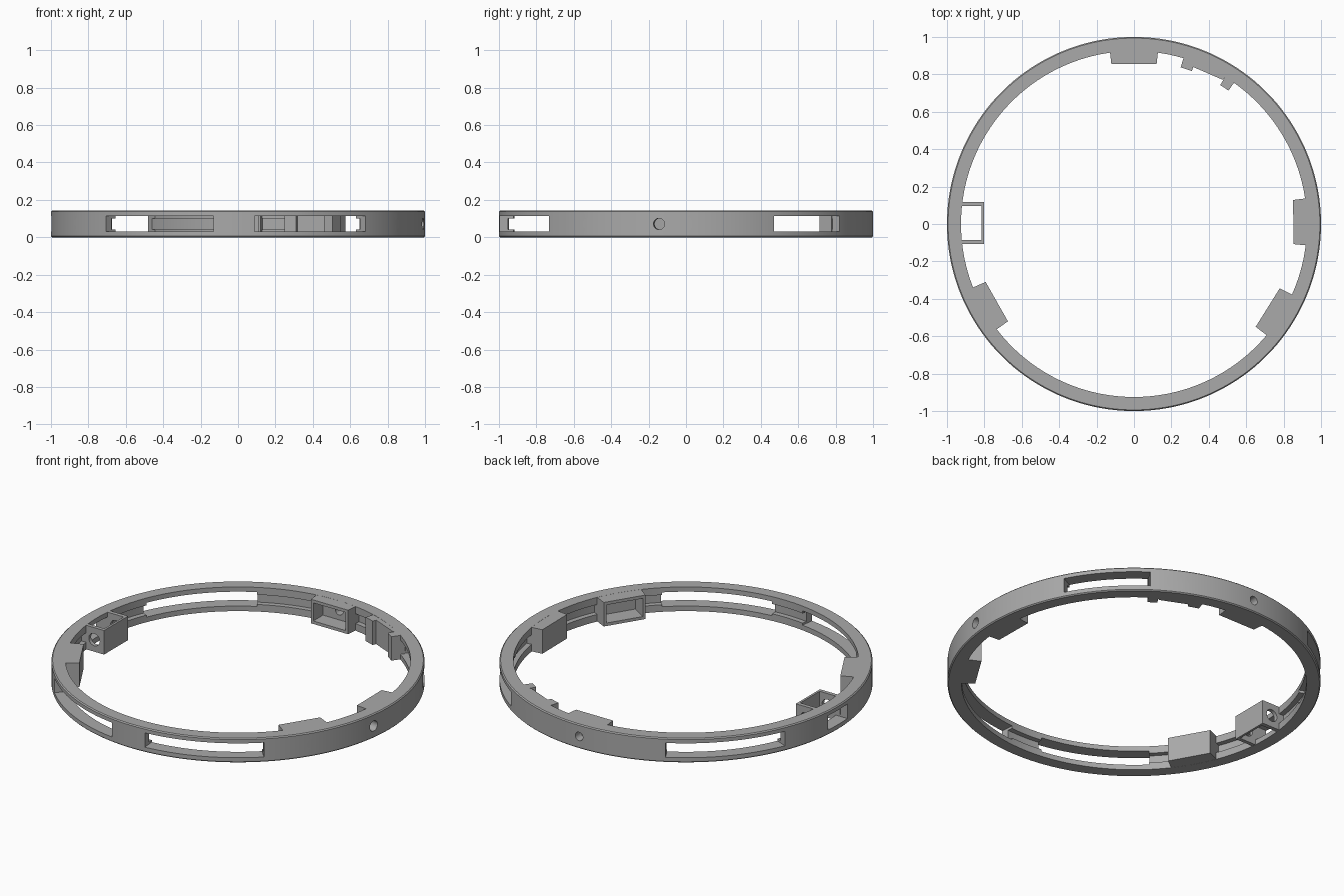
import bpy, bmesh
from math import radians, cos, sin, pi
from mathutils import Matrix

cube = bpy.data.objects.get("Cube")
if cube:
    bpy.data.objects.remove(cube, do_unlink=True)

H = 0.143          # ring height
MID = H / 2
GAP = 0.0004       # keeps joined parts off the ring's flat faces

grey = bpy.data.materials.new("plain_grey")
grey.use_nodes = True
grey.diffuse_color = (0.4, 0.4, 0.4, 1)
grey.node_tree.nodes["Principled BSDF"].inputs["Base Color"].default_value = (0.4, 0.4, 0.4, 1)


def make(name, bm):
    bmesh.ops.recalc_face_normals(bm, faces=bm.faces)
    mesh = bpy.data.meshes.new(name)
    bm.to_mesh(mesh)
    bm.free()
    mesh.materials.append(grey)
    ob = bpy.data.objects.new(name, mesh)
    bpy.context.collection.objects.link(ob)
    return ob


def prism(name, points, z0, z1, angle=0):
    """Upright prism over a plan outline, turned about the ring's axis."""
    bm = bmesh.new()
    face = bm.faces.new([bm.verts.new((x, y, z0)) for x, y in points])
    top = bmesh.ops.extrude_face_region(bm, geom=[face])["geom"]
    bmesh.ops.translate(bm, vec=(0, 0, z1 - z0),
                        verts=[g for g in top if isinstance(g, bmesh.types.BMVert)])
    bm.transform(Matrix.Rotation(radians(angle), 4, 'Z'))
    return make(name, bm)


def polar(r, a):
    return r * cos(radians(a)), r * sin(radians(a))


def sector(name, r0, r1, a0, a1, z0, z1, n=24):
    angles = [a0 + (a1 - a0) * i / n for i in range(n + 1)]
    return prism(name, [polar(r1, a) for a in angles] +
                 [polar(r0, a) for a in reversed(angles)], z0, z1)


def box(name, x0, x1, y0, y1, z0, z1, angle=0):
    return prism(name, [(x0, y0), (x1, y0), (x1, y1), (x0, y1)], z0, z1, angle)


def hole(radius, angle, r0=0.78, r1=1.1):
    """Radial round cutter."""
    bm = bmesh.new()
    bmesh.ops.create_cone(bm, cap_ends=True, segments=32, radius1=radius,
                          radius2=radius, depth=r1 - r0)
    bm.transform(Matrix.Rotation(radians(angle), 4, 'Z') @
                 Matrix.Translation(((r0 + r1) / 2, 0, MID)) @
                 Matrix.Rotation(pi / 2, 4, 'Y'))
    return make("cutter", bm)


def cut(ob, cutters):
    bpy.context.view_layer.objects.active = ob
    for c in cutters:
        m = ob.modifiers.new("cut", 'BOOLEAN')
        m.operation, m.solver, m.object = 'DIFFERENCE', 'EXACT', c
        bpy.ops.object.modifier_apply(modifier=m.name)


# Ring: one section with bevelled outer edges and an inner wire groove
RI, RG, C = 0.925, 0.955, 0.006
section = [(RI, 0), (1 - C, 0), (1, C), (1, H - C), (1 - C, H), (RI, H),
           (RI, 0.1), (RG, 0.1), (RG, 0.042), (RI, 0.042)]
SEG = 180
bm = bmesh.new()
rows = [[bm.verts.new((*polar(r, 360 * i / SEG), z)) for r, z in section] for i in range(SEG)]
for i in range(SEG):
    a, b = rows[i], rows[(i + 1) % SEG]
    for j in range(len(section)):
        k = (j + 1) % len(section)
        bm.faces.new((a[j], b[j], b[k], a[k]))
ring = make("ring", bm)

# Long windows through the wall
windows = [sector("cutter", 0.85, 1.1, a0, a1, 0.03, 0.115)
           for a0, a1 in ((28, 55), (118.7, 157), (225, 262.5), (275, 313))]

# Round holes and the sensor opening
round_holes = {a: hole(0.025, a) for a in (90, 209.5, 328)}
side_hole = hole(0.03, 0.01)
blind_hole = hole(0.03, -8.3, 0.93)
port = hole(0.055, 63.5)
opening = box("cutter", -1.1, -0.9, -0.085, 0.095, 0.03, 0.115)
cutters = windows + list(round_holes.values()) + [side_hole, blind_hole, port, opening]


def block(name, angle, inner, half):
    return prism(name, [(inner, -half), (0.962, -half - 0.012),
                        (0.962, half + 0.012), (inner, half)], GAP, H - GAP, angle)


# Three open-faced boxes on the inside
parts = [ring]
cavities = []
for name, angle, inner in (("back_box", 90, 0.855), ("right_box", 209.5, 0.843),
                           ("left_box", 328, 0.843)):
    part = block(name, angle, inner, 0.121)
    cavity = box("cutter", 0.78, 0.946, -0.106, 0.106, 0.018, 0.125, angle)
    cut(part, [cavity, round_holes[angle]])
    cavities.append(cavity)
    parts.append(part)
cutters += cavities
cut(ring, cutters)

# Solid side block with a through hole
side_block = block("side_block", 0.7, 0.852, 0.118)
cut(side_block, [side_hole, blind_hole])
parts.append(side_block)

# Port mount: flat pad with a tab at each end
pad = prism("port_pad", [polar(0.897, 69.5), polar(0.96, 70.5),
                         polar(0.96, 57.5), polar(0.905, 58.5)], GAP, H - GAP)
cut(pad, [port])
parts.append(pad)
for name, a0, a1 in (("port_tab_back", 69.3, 73.4), ("port_tab_front", 54.7, 58.2)):
    parts.append(sector(name, 0.874, 0.952, a0, a1, 2 * GAP, H - 2 * GAP, 2))

# Sensor frame: open top and bottom, round holes in its walls
frame = box("sensor_frame", -0.95, -0.802, -0.107, 0.118, GAP, H - GAP)
well = box("cutter", -1.0, -0.815, -0.085, 0.095, -0.1, 0.3)
bm = bmesh.new()
bmesh.ops.create_cone(bm, cap_ends=True, segments=32, radius1=0.036, radius2=0.036, depth=0.5)
bm.transform(Matrix.Translation((-0.866, 0, MID)) @ Matrix.Rotation(pi / 2, 4, 'X'))
cross_hole = make("cutter", bm)
inner_hole = hole(0.036, 180, 0.7, 0.9)
cut(frame, [well, cross_hole, inner_hole])
parts.append(frame)
cutters += [well, cross_hole, inner_hole]

for c in cutters:
    bpy.data.objects.remove(c, do_unlink=True)

# Smooth curved walls, keep edges sharp
bpy.ops.object.select_all(action='DESELECT')
for p in parts:
    p.select_set(True)
bpy.context.view_layer.objects.active = ring
bpy.ops.object.shade_smooth_by_angle(angle=radians(30))
